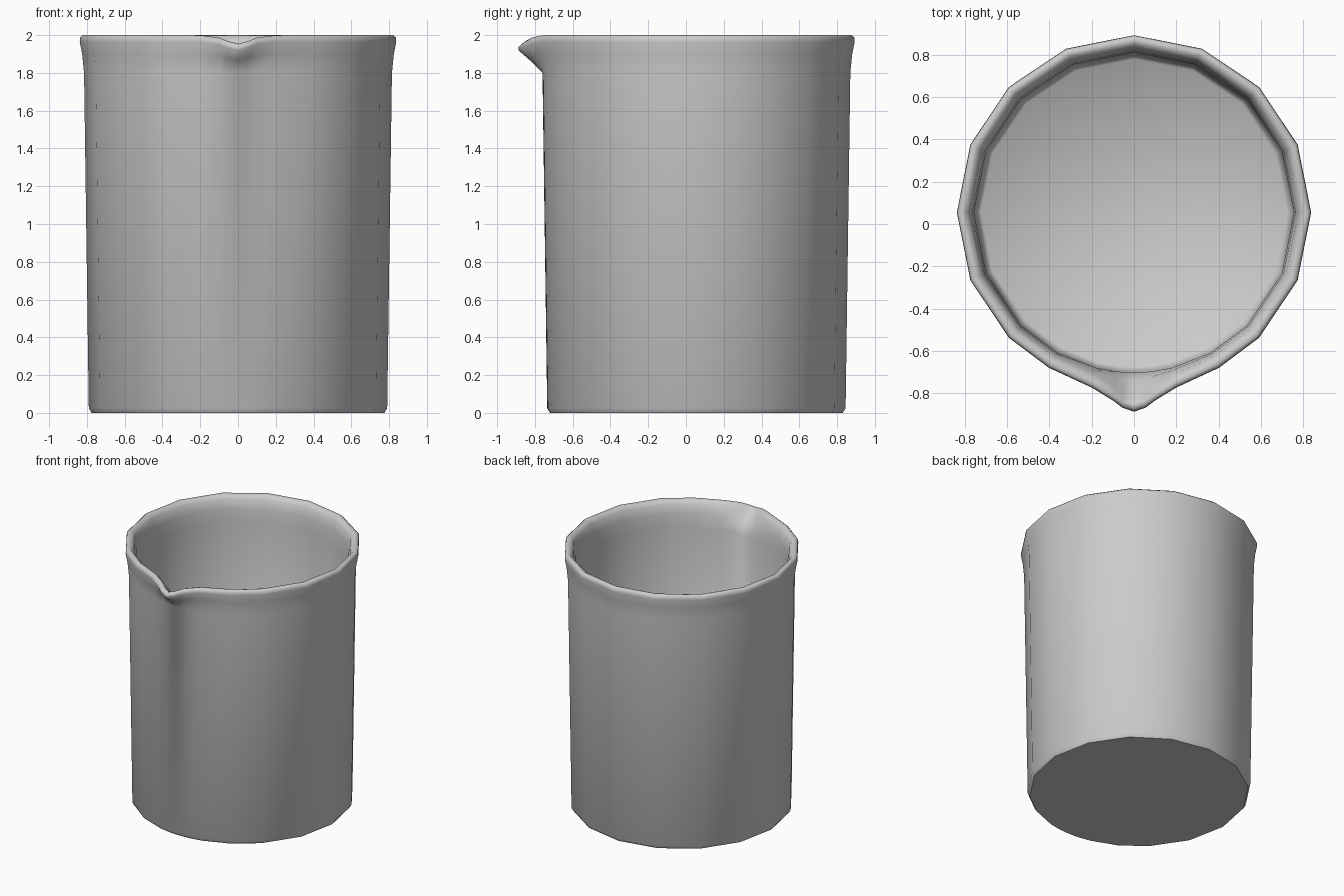
import bpy, bmesh, math

if "Cube" in bpy.data.objects:
    bpy.data.objects.remove(bpy.data.objects["Cube"])

CY = 0.055  # body axis sits back so that body plus spout is centred

# column angles from the front, with spout strength; finer near the spout
half = [(3.3, 0.84), (6.4, 0.55), (13.5, 0.14), (28.7, 0)]
half += [(a, 0) for a in (45, 67.5, 90, 112.5, 135, 157.5)]
columns = [(0, 1)] + half + [(180, 0)] + [(-a, w) for a, w in reversed(half)]

# wall profile, outside bottom to inside floor: radius, z, spout reach, spout drop
profile = [
    (0.775, 0.0, 0, 0), (0.79, 0.025, 0, 0), (0.815, 1.8, 0, 0),
    (0.825, 1.9, 0.06, 0.03), (0.838, 1.965, 0.105, 0.045),
    (0.836, 1.988, 0.105, 0.05), (0.822, 2.0, 0.10, 0.045),
    (0.80, 1.996, 0.10, 0.05), (0.778, 1.97, 0.09, 0.06),
    (0.765, 1.9, 0.03, 0.04), (0.757, 1.8, 0, 0),
    (0.745, 0.07, 0, 0), (0.725, 0.05, 0, 0),
]

bm = bmesh.new()
rings = []
for r, z, reach, drop in profile:
    ring = []
    for a, w in columns:
        t = math.radians(a)
        rr = r + reach * w
        ring.append(bm.verts.new((rr * math.sin(t), CY - rr * math.cos(t), z - drop * w ** 2)))
    rings.append(ring)

# walls, rim and spout
n = len(columns)
for lo, hi in zip(rings, rings[1:]):
    for i in range(n):
        j = (i + 1) % n
        bm.faces.new((lo[i], lo[j], hi[j], hi[i]))

# underside and inner floor
bm.faces.new(rings[0][::-1])
centre = bm.verts.new((0, CY, 0.05))
for i in range(n):
    bm.faces.new((rings[-1][i], rings[-1][(i + 1) % n], centre))
bmesh.ops.recalc_face_normals(bm, faces=bm.faces)

# smooth everywhere except round the base
for f in bm.faces:
    f.smooth = True
for i in range(n):
    bm.edges.get((rings[0][i], rings[0][(i + 1) % n])).smooth = False

mesh = bpy.data.meshes.new("beaker")
bm.to_mesh(mesh)
bm.free()
bpy.context.collection.objects.link(bpy.data.objects.new("beaker", mesh))
